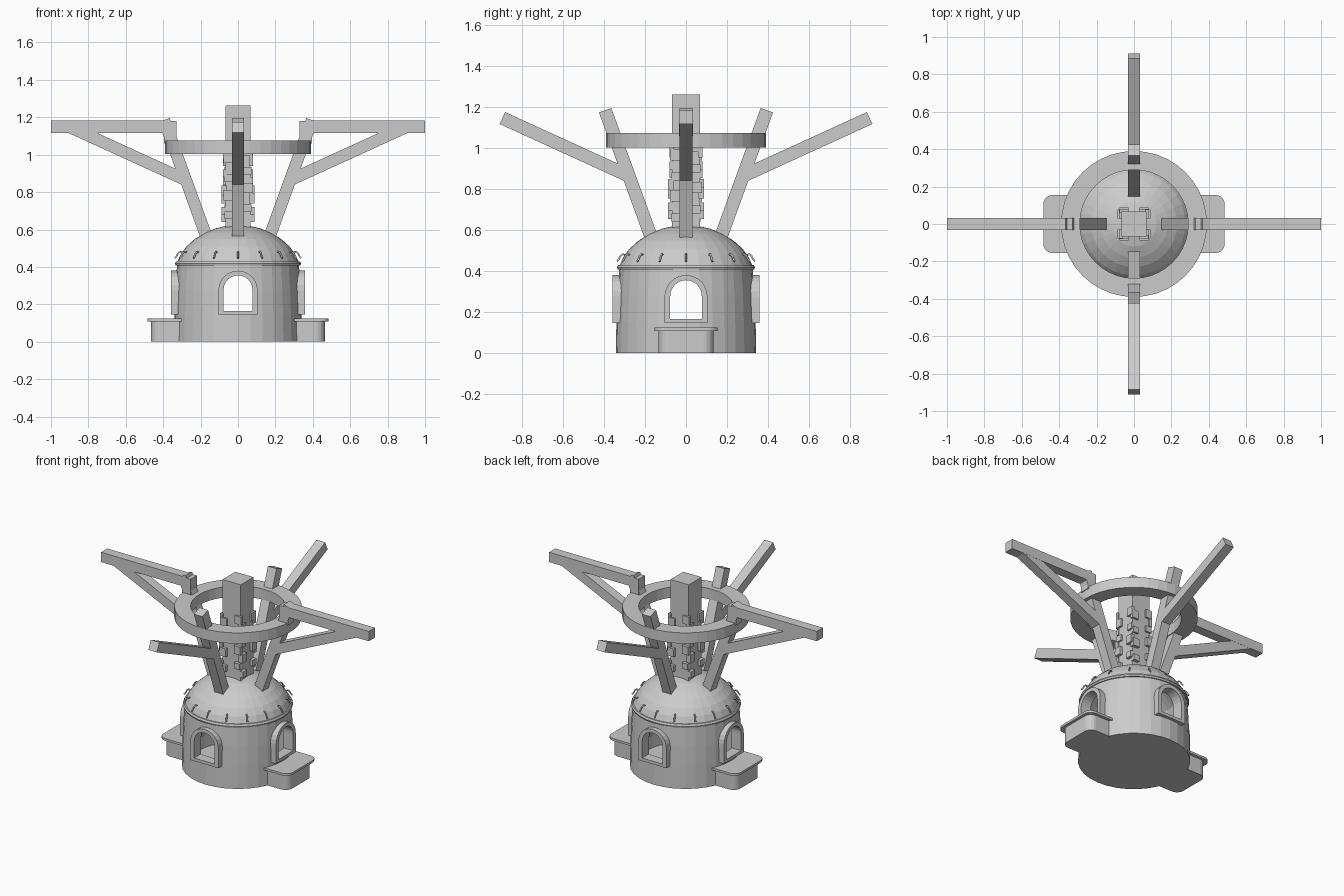
import bpy, bmesh, math
from mathutils import Vector, Matrix

if "Cube" in bpy.data.objects:
    bpy.data.objects.remove(bpy.data.objects["Cube"])


def finish(bm, name, turn=0.0, smooth=False):
    bmesh.ops.recalc_face_normals(bm, faces=bm.faces)
    me = bpy.data.meshes.new(name)
    bm.transform(Matrix.Rotation(turn, 4, 'Z'))
    bm.to_mesh(me)
    bm.free()
    ob = bpy.data.objects.new(name, me)
    bpy.context.collection.objects.link(ob)
    if smooth:
        bpy.ops.object.select_all(action='DESELECT')
        ob.select_set(True)
        bpy.context.view_layer.objects.active = ob
        bpy.ops.object.shade_smooth_by_angle(angle=math.radians(30))
    return ob


def lathe(name, profile, sides=32, closed=False):
    bm = bmesh.new()
    vs = [bm.verts.new((r, 0, z)) for r, z in profile]
    pairs = list(zip(vs, vs[1:])) + ([(vs[-1], vs[0])] if closed else [])
    es = [bm.edges.new(p) for p in pairs]
    bmesh.ops.spin(bm, geom=vs + es, cent=(0, 0, 0), axis=(0, 0, 1),
                   angle=math.tau, steps=sides, use_duplicate=False)
    bmesh.ops.remove_doubles(bm, verts=bm.verts, dist=1e-4)
    return finish(bm, name)


def box(name, lo, hi, turn=0.0):
    bm = bmesh.new()
    lo, hi = Vector(lo), Vector(hi)
    bmesh.ops.create_cube(bm, size=1, matrix=Matrix.Translation((lo + hi) / 2)
                          @ Matrix.Diagonal((*(hi - lo), 1)))
    return finish(bm, name, turn)


def beam(name, p, q, w, turn):
    """Square timber between two (radius, height) points."""
    p, q = Vector((p[0], 0, p[1])), Vector((q[0], 0, q[1]))
    d = (q - p).normalized()
    y = Vector((0, 1, 0))
    rot = Matrix((d, y, d.cross(y))).transposed().to_4x4()
    bm = bmesh.new()
    bmesh.ops.create_cube(bm, size=1, matrix=Matrix.Translation((p + q) / 2) @ rot
                          @ Matrix.Diagonal(((q - p).length, w, w, 1)))
    return finish(bm, name, turn)


def arch(half, z0, z1, n=12):
    """Arched outline as (y, z) points, open at the sill corners order."""
    spring = z1 - half
    return [(half, z0)] + [(half * math.cos(math.pi * i / n), spring + half * math.sin(math.pi * i / n))
                           for i in range(n + 1)] + [(-half, z0)]


def arch_prism(name, pts, x0, x1, turn):
    bm = bmesh.new()
    f = bm.faces.new([bm.verts.new((x0, y, z)) for y, z in pts])
    ext = bmesh.ops.extrude_face_region(bm, geom=[f], use_keep_orig=True)
    bmesh.ops.translate(bm, vec=(x1 - x0, 0, 0),
                        verts=[v for v in ext['geom'] if isinstance(v, bmesh.types.BMVert)])
    return finish(bm, name, turn)


def arch_frame(name, outer, inner, x0, x1, turn):
    bm = bmesh.new()
    rings = [[bm.verts.new((x, y, z)) for y, z in pts]
             for pts, x in ((outer, x0), (outer, x1), (inner, x1), (inner, x0))]
    n = len(outer)
    for a, b in zip(rings, rings[1:] + rings[:1]):
        for i in range(n):
            j = (i + 1) % n
            bm.faces.new((a[i], a[j], b[j], b[i]))
    return finish(bm, name, turn)


def ledge(name, half, x0, x1, r, z0, z1, turn):
    """Slab with rounded outer corners."""
    pts = [(x0, -half)]
    for s, base in ((-1, -90), (1, 0)):
        for i in range(6):
            a = math.radians(base + 18 * i)
            pts.append((x1 - r + r * math.cos(a), s * (half - r) + r * math.sin(a)))
    pts.append((x0, half))
    bm = bmesh.new()
    f = bm.faces.new([bm.verts.new((x, y, z0)) for x, y in pts])
    ext = bmesh.ops.extrude_face_region(bm, geom=[f], use_keep_orig=True)
    bmesh.ops.translate(bm, vec=(0, 0, z1 - z0),
                        verts=[v for v in ext['geom'] if isinstance(v, bmesh.types.BMVert)])
    return finish(bm, name, turn)


# Hollow round body with four arched openings
body = lathe("body_wall", [(0, 0), (.343, 0), (.34, .15), (.335, .28), (.326, .41), (.29, .41),
                           (.295, .28), (.295, .02), (0, .02)])
sill, top = .165, .355
for k in range(2):
    cut = arch_prism("opening_cutter", arch(.077, sill, top), -.5, .5, k * math.pi / 2)
    cut.hide_render = True
    cut.hide_set(True)
    mod = body.modifiers.new("opening", 'BOOLEAN')
    mod.object = cut
    mod.operation = 'DIFFERENCE'
    mod.solver = 'EXACT'
for k in range(4):
    arch_frame("window_frame", arch(.105, .145, .38), arch(.077, sill, top), .29, .358, k * math.pi / 2)

# Domed roof and its rim
lathe("dome_roof", [(0, .625), (.06, .62), (.12, .606), (.18, .58), (.23, .55), (.275, .51), (.305, .47),
                    (.325, .425), (.29, .41), (.27, .46), (.2, .53), (.1, .575), (0, .59)])
lathe("roof_rim", [(.315, .408), (.334, .408), (.337, .418), (.331, .43), (.315, .43)], closed=True)

# Small hooked pegs around the roof
for k in range(16):
    cu = bpy.data.curves.new("roof_peg", 'CURVE')
    cu.dimensions = '3D'
    cu.bevel_depth = .005
    cu.bevel_resolution = 1
    cu.use_fill_caps = True
    sp = cu.splines.new('POLY')
    pts = [(.296, .478), (.309, .482), (.32, .474), (.328, .458), (.337, .447)]
    sp.points.add(len(pts) - 1)
    for pt, (r, z) in zip(sp.points, pts):
        pt.co = (r, 0, z, 1)
    ob = bpy.data.objects.new("roof_peg", cu)
    ob.rotation_euler.z = math.tau * k / 16
    bpy.context.collection.objects.link(ob)

# Side benches
for turn in (0, math.pi):
    ledge("bench_base", .135, .3, .465, .05, 0, .11, turn)
    ledge("bench_top", .155, .285, .485, .05, .108, .123, turn)

# Central square post with staggered corner bricks
box("central_post", (-.068, -.068, .58), (.068, .068, 1.262))
for k in range(4):
    for side in (-1, 1):
        for i in range(4):
            z = .64 + .1 * i + (.04 if side > 0 else 0) + .015 * (k % 2)
            h = .055 if i % 2 else .04
            out = .088 if i < 2 else .08
            y0, y1 = sorted((side * .03, side * (.072 + .006 * (i % 2))))
            box("corner_brick", (.06, y0, z), (out, y1, z + h), k * math.pi / 2)

# Four leaning struts with branches, held by a ring
for k in range(4):
    turn = k * math.pi / 2
    beam("leaning_strut", (.17, .565), (.395, 1.185), .064, turn)
    beam("branch", (.28, .865), (.897, 1.147), .064, turn)
    if k % 2 == 0:
        box("top_bar", (.36, -.033, 1.117), (1.0, .033, 1.183), turn)
        box("bar_joint", (.33, -.033, 1.06), (.395, .033, 1.18), turn)
lathe("support_ring", [(.29, 1.003), (.39, 1.003), (.39, 1.075), (.29, 1.075)], 40, closed=True)
